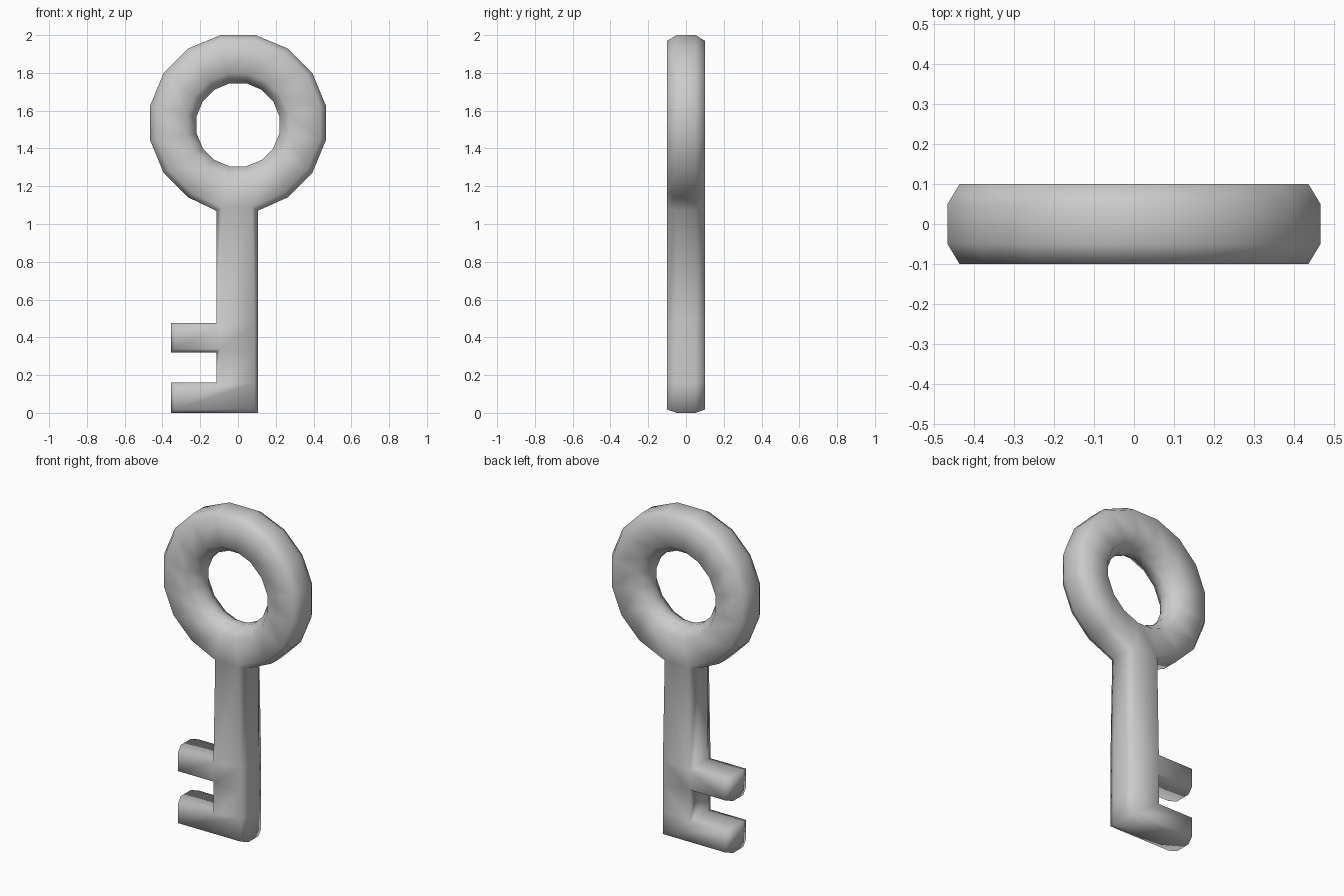
import bpy, bmesh, math
from mathutils import Vector

if "Cube" in bpy.data.objects:
    bpy.data.objects.remove(bpy.data.objects["Cube"])

N = 16                          # sides of the ring
Y_SIDE, Y_FACE = 0.05, 0.1      # half width of the flat rim, half thickness
RIGHT, LEFT = 0.105, -0.115     # shaft edges
TOOTH = -0.355                  # tooth tips


def ring(radius, cz):
    # counter-clockwise from the bottom right corner, flat side down
    angles = [math.radians(-90 + 360 / N * (i + 0.5)) for i in range(N)]
    return [Vector((radius * math.cos(a), cz + radius * math.sin(a))) for a in angles]


def inset(points, depth):
    # mitred offset towards the inside of a counter-clockwise outline
    result = []
    for i, p in enumerate(points):
        a = (p - points[i - 1]).normalized()
        b = (points[(i + 1) % len(points)] - p).normalized()
        n1, n2 = Vector((-a.y, a.x)), Vector((-b.y, b.x))
        result.append(p + (n1 + n2) * depth[i] / (1 + n1.dot(n2)))
    return result


# Outline: bow ring, shaft and two teeth
outer = ring(0.474, 1.535)
outer[0].x, outer[-1].x = RIGHT, LEFT
outer += [Vector(p) for p in (
    (LEFT, 0.475), (TOOTH, 0.475), (TOOTH, 0.32), (LEFT, 0.32),
    (LEFT, 0.16), (TOOTH, 0.16), (TOOTH, 0.0), (RIGHT, 0.0),
    (RIGHT, 0.16), (RIGHT, 0.32), (RIGHT, 0.475))]
M = len(outer)
depth = [0.03] * N + [0.018] * (M - N)

# Layers through the thickness, chamfered front and back; the hole rim is narrower
side, face = outer, inset(outer, depth)
hole_side, hole_face = ring(0.224, 1.525), ring(0.277, 1.525)
bm = bmesh.new()
layers = []
for sign, at_face in ((-1, True), (-1, False), (1, False), (1, True)):
    y, y_hole = (Y_FACE, Y_FACE) if at_face else (Y_SIDE, 0.025)
    layer = [bm.verts.new((p.x, sign * y, p.y)) for p in (face if at_face else side)]
    layer += [bm.verts.new((p.x, sign * y_hole, p.y))
              for p in (hole_face if at_face else hole_side)]
    layers.append(layer)

# Walls around the outline and the hole
for low, high in zip(layers, layers[1:]):
    for start, count in ((0, M), (M, N)):
        for i in range(count):
            a, b = start + i, start + (i + 1) % count
            bm.faces.new((low[a], low[b], high[b], high[a]))

# Front and back faces: ring, shaft sections, upper tooth, lower tooth
caps = [(i, (i + 1) % N, M + (i + 1) % N, M + i) for i in range(N)]
caps += [(0, 15, 16, 26), (26, 16, 19, 25), (25, 19, 20, 24),
         (16, 17, 18, 19), (20, 21, 22, 23, 24)]
for layer in (layers[0], layers[-1]):
    for cap in caps:
        bm.faces.new([layer[i] for i in cap])

bmesh.ops.recalc_face_normals(bm, faces=bm.faces)
for f in bm.faces:
    f.smooth = True
mesh = bpy.data.meshes.new("key")
bm.to_mesh(mesh)
bm.free()
key = bpy.data.objects.new("key", mesh)
bpy.context.collection.objects.link(key)
